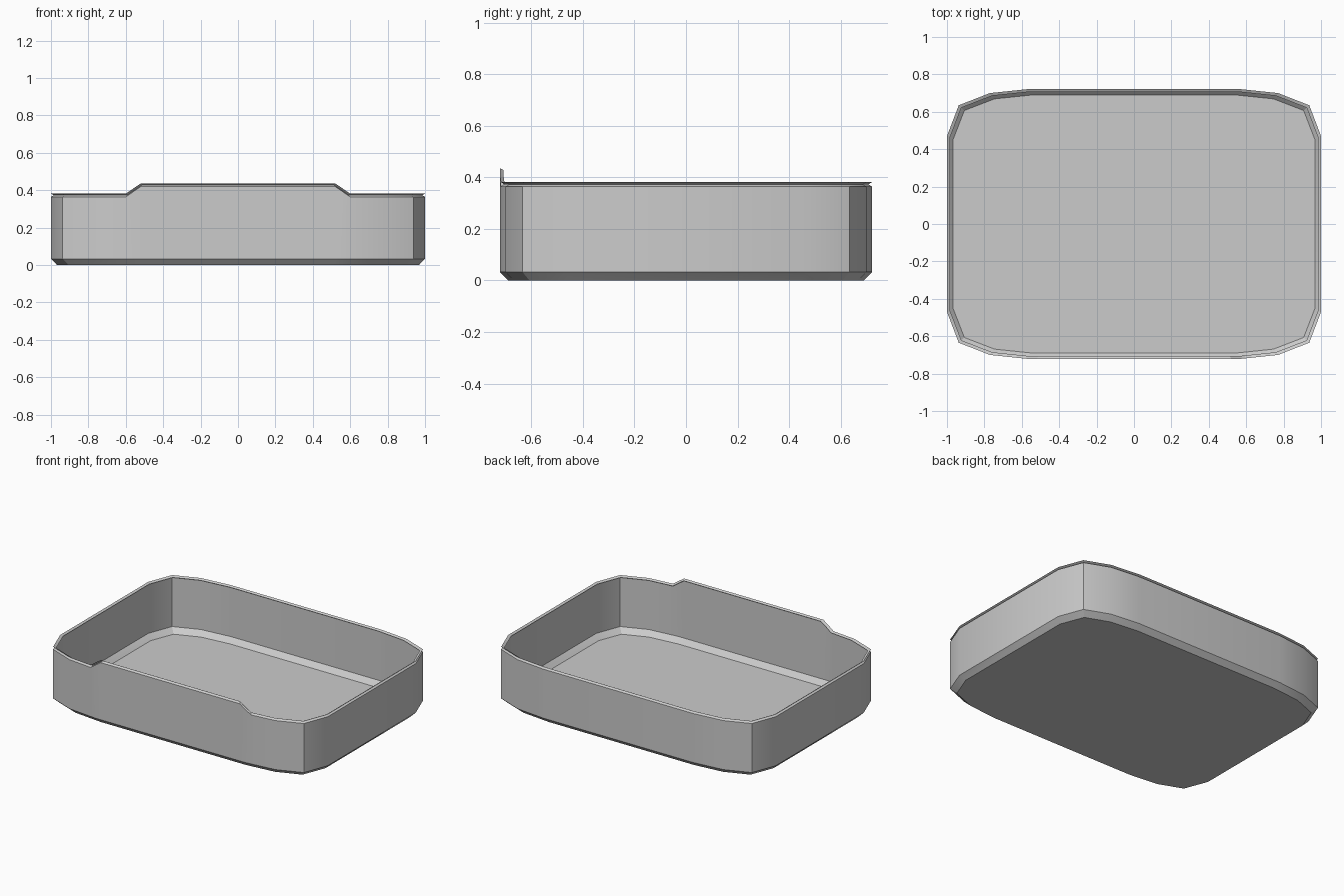
import bpy, bmesh, math

cube = bpy.data.objects.get("Cube")
if cube:
    bpy.data.objects.remove(cube, do_unlink=True)

HALF_Y = 0.722
# One corner of the outline, from the side round to the back
CORNER = [(1.0, 0.47), (0.937, 0.635), (0.77, 0.70), (0.56, HALF_Y)]
# Points on the front edge where the raised lip starts and ends
LIP = [(0.60, -0.718), (0.52, -HALF_Y)]
LIP_HEIGHT = 0.055

# Rings from the floor to the rim: inset, height, follows the raised lip
RINGS = [(0.032, 0.0, False), (0.0, 0.033, False),
         (0.0, 0.364, True), (0.015, 0.373, True), (0.0, 0.381, True)]


def outline():
    back = CORNER + [(-x, y) for x, y in reversed(CORNER)]
    right = [(x, -y) for x, y in CORNER]
    right = sorted(right + LIP, key=lambda p: -p[0])
    front = [(-x, y) for x, y in right] + right[::-1]
    return back + front


def lip_rise(x, y):
    if y > 0:
        return 0.0
    return LIP_HEIGHT * min(1.0, max(0.0, (0.60 - abs(x)) / 0.08))


# Grey material
grey = bpy.data.materials.new("plain grey")
grey.use_nodes = True
colour = (0.6, 0.6, 0.6, 1.0)
grey.diffuse_color = colour
grey.node_tree.nodes["Principled BSDF"].inputs["Base Color"].default_value = colour

# Thin-walled tray with a chamfered base and a grooved rim
bm = bmesh.new()
loops = []
for inset, z, raised in RINGS:
    loops.append([bm.verts.new((x * (1 - inset), y * (1 - inset / HALF_Y),
                                z + (lip_rise(x, y) if raised else 0.0)))
                  for x, y in outline()])
bm.faces.new(loops[0][::-1])
for low, high in zip(loops, loops[1:]):
    n = len(low)
    for i in range(n):
        j = (i + 1) % n
        bm.faces.new((low[i], low[j], high[j], high[i]))

mesh = bpy.data.meshes.new("tray")
bm.to_mesh(mesh)
bm.free()
mesh.materials.append(grey)
tray = bpy.data.objects.new("tray", mesh)
bpy.context.collection.objects.link(tray)

# Smooth the gentle corner bends, keep the chamfers crisp
bpy.context.view_layer.objects.active = tray
tray.select_set(True)
bpy.ops.object.shade_smooth_by_angle(angle=math.radians(30))
